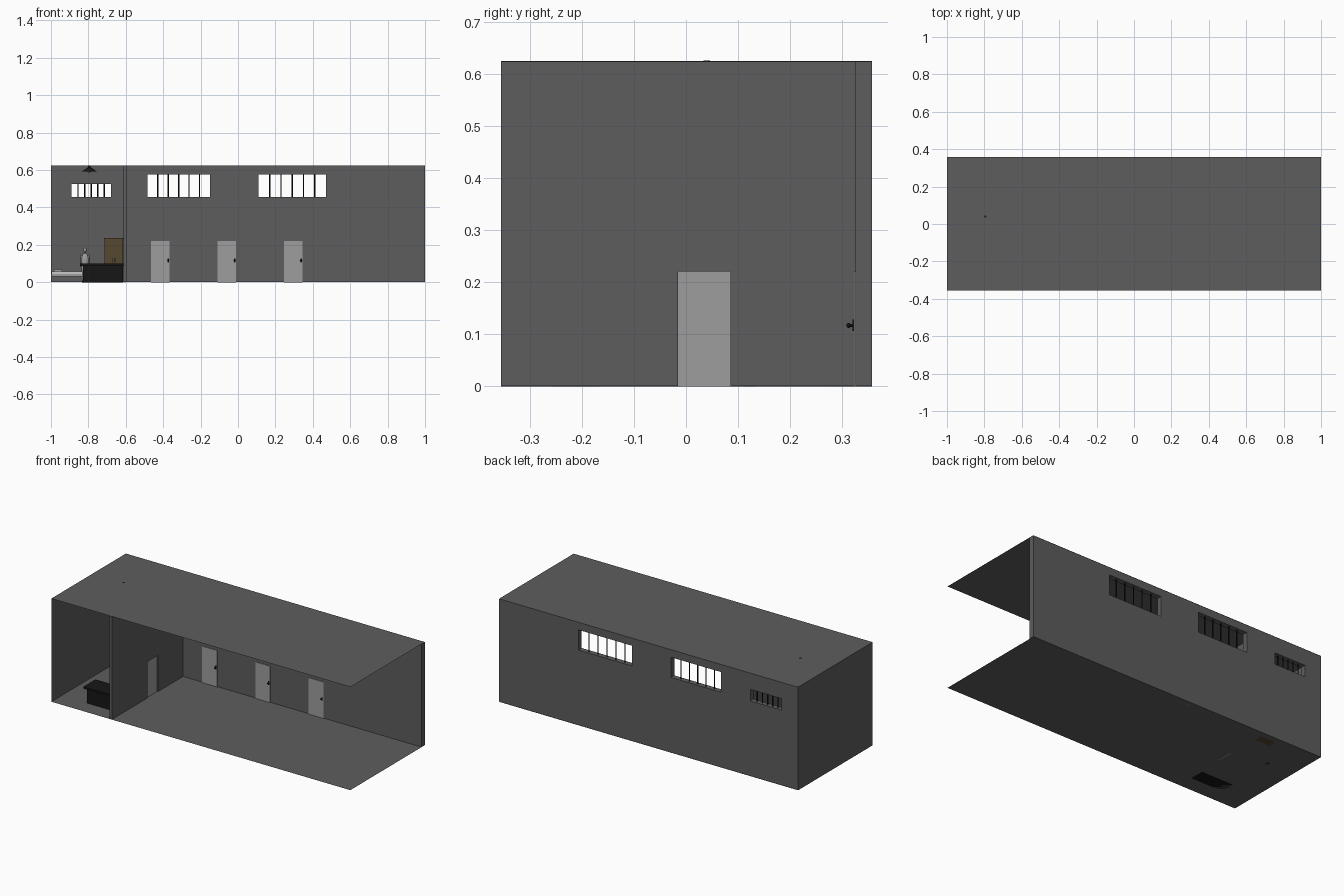
import bpy, bmesh, math
from mathutils import Matrix, Vector

if "Cube" in bpy.data.objects:
    bpy.data.objects.remove(bpy.data.objects["Cube"])


def material(name, r, g, b):
    m = bpy.data.materials.new(name)
    m.diffuse_color = (r, g, b, 1)
    m.use_nodes = True
    m.node_tree.nodes["Principled BSDF"].inputs["Base Color"].default_value = m.diffuse_color
    return m


WALL = material("wall_grey", 0.11, 0.11, 0.11)
LIGHT = material("light_grey", 0.34, 0.34, 0.34)
BLACK = material("black", 0.008, 0.008, 0.008)
BROWN = material("brown", 0.09, 0.065, 0.03)
WHITE = material("white", 0.6, 0.6, 0.6)


def finish(name, bm, mat, smooth=False):
    me = bpy.data.meshes.new(name)
    bm.to_mesh(me)
    bm.free()
    ob = bpy.data.objects.new(name, me)
    bpy.context.collection.objects.link(ob)
    me.materials.append(mat)
    if smooth:
        bpy.context.view_layer.objects.active = ob
        bpy.ops.object.select_all(action='DESELECT')
        ob.select_set(True)
        bpy.ops.object.shade_smooth_by_angle()
    return ob


def box(name, x, y, z, mat, bevel=0):
    """Box from (min, max) ranges."""
    bm = bmesh.new()
    lo, hi = zip(x, y, z)
    lo, hi = Vector(lo), Vector(hi)
    size = hi - lo
    bmesh.ops.create_cube(bm, size=1, matrix=Matrix.Translation((lo + hi) / 2)
                          @ Matrix.Diagonal((*size, 1)))
    if bevel:
        bmesh.ops.bevel(bm, geom=bm.edges[:], offset=bevel, segments=2,
                        affect='EDGES', profile=0.5)
    return finish(name, bm, mat)


def rod(name, a, b, r1, r2, mat, seg=12, caps=True):
    """Tapered cylinder between two points."""
    a, b = Vector(a), Vector(b)
    d = b - a
    bm = bmesh.new()
    bmesh.ops.create_cone(
        bm, cap_ends=caps, segments=seg, radius1=r1, radius2=r2, depth=d.length,
        matrix=Matrix.Translation((a + b) / 2) @ d.to_track_quat('Z', 'Y').to_matrix().to_4x4())
    return finish(name, bm, mat, True)


def ball(name, c, scale, mat):
    bm = bmesh.new()
    bmesh.ops.create_uvsphere(bm, u_segments=16, v_segments=10, radius=1,
                              matrix=Matrix.Translation(c) @ Matrix.Diagonal((*scale, 1)))
    return finish(name, bm, mat, True)


def sheet(name, pts, mat):
    bm = bmesh.new()
    bm.faces.new([bm.verts.new(p) for p in pts])
    return finish(name, bm, mat)


def cut(ob, x, y, z):
    c = box("cutter", x, y, z, WALL)
    c.hide_render = True
    m = ob.modifiers.new("opening", 'BOOLEAN')
    m.operation, m.solver, m.object = 'DIFFERENCE', 'EXACT', c
    bpy.context.view_layer.objects.active = ob
    bpy.ops.object.modifier_apply(modifier=m.name)
    bpy.data.objects.remove(c)


F, B, I, H = -0.355, 0.357, 0.325, 0.624   # front, back, inner back face, height

# Shell: floor, ceiling and left wall are thin sheets; front and right are open
sheet("floor", [(-1, F, 0), (1, F, 0), (1, B, 0), (-1, B, 0)], WALL)
sheet("ceiling", [(-1, F, H), (1, F, H), (1, B, H), (-1, B, H)], WALL)
sheet("left_wall", [(-1, F, 0), (-1, F, H), (-1, B, H), (-1, B, 0)], WALL)
back = box("back_wall", (-1, 1), (I, B), (0.001, H - 0.001), WALL)
part = box("partition_wall", (-0.612, -0.595), (F, I), (0.001, H - 0.001), WALL)
cut(part, (-0.7, -0.5), (-0.015, 0.085), (-0.1, 0.22))

# Barred windows high in the back wall
for i, (x0, x1, z0, z1) in enumerate([(-0.89, -0.68, 0.455, 0.525),
                                      (-0.485, -0.15, 0.455, 0.577),
                                      (0.11, 0.47, 0.455, 0.577)]):
    cut(back, (x0, x1), (0.2, 0.5), (z0, z1))
    for k in range(1, 6):
        x = x0 + (x1 - x0) * k / 6
        rod(f"window_{i}_bar_{k}", (x, 0.341, z0), (x, 0.341, z1), 0.0035, 0.0035, BLACK, 8)

# Doors along the back wall with lever handles
for i, x in enumerate((-0.465, -0.11, 0.245)):
    box(f"door_{i}", (x, x + 0.1), (0.322, 0.3255), (0, 0.22), LIGHT)
    hx = x + 0.092
    box(f"door_{i}_plate", (hx - 0.004, hx + 0.004), (0.320, 0.322), (0.106, 0.128), BLACK)
    rod(f"door_{i}_handle", (hx, 0.322, 0.117), (hx, 0.309, 0.117), 0.003, 0.003, BLACK)
    ball(f"door_{i}_knob", (hx, 0.312, 0.117), (0.005, 0.004, 0.005), BLACK)

# Door leaf in the partition
box("partition_door", (-0.607, -0.601), (-0.015, 0.085), (0, 0.22), LIGHT)

# Desk
box("desk_top", (-0.845, -0.607), (-0.27, -0.155), (0.088, 0.1), BLACK)
box("desk_body", (-0.83, -0.614), (-0.258, -0.168), (0, 0.088), BLACK)

# Wardrobe with two doors
box("wardrobe_body", (-0.713, -0.614), (0.273, 0.324), (0, 0.23), BROWN)
box("wardrobe_top", (-0.716, -0.613), (0.268, 0.325), (0.23, 0.236), BROWN)
for s in (-1, 1):
    c = -0.6635 + s * 0.0245
    box("wardrobe_door", (c - 0.0235, c + 0.0235), (0.27, 0.273), (0.008, 0.225), BROWN)
    hx = -0.6635 + s * 0.006
    box("wardrobe_handle", (hx - 0.0015, hx + 0.0015), (0.266, 0.27), (0.105, 0.13), BLACK)

# Bunk fixed to the walls
box("bunk_slab", (-1, -0.79), (0.232, I), (0.032, 0.041), LIGHT)
box("mattress", (-0.997, -0.793), (0.236, 0.322), (0.041, 0.058), WHITE, 0.004)
box("pillow", (-0.985, -0.94), (0.245, 0.312), (0.057, 0.068), WHITE, 0.004)

# Standing figure behind the desk
cx, cy = -0.818, 0.125
for s in (-1, 1):
    rod("figure_leg", (cx + s * 0.009, cy, 0.005), (cx + s * 0.01, cy, 0.09), 0.006, 0.009, LIGHT)
    box("figure_foot", (cx + s * 0.009 - 0.006, cx + s * 0.009 + 0.006),
        (cy - 0.014, cy + 0.009), (0, 0.008), BLACK)
    rod("figure_arm", (cx + s * 0.024, cy, 0.082), (cx + s * 0.019, cy, 0.147), 0.004, 0.006, LIGHT)
ball("figure_torso", (cx, cy, 0.118), (0.02, 0.012, 0.038), LIGHT)
rod("figure_neck", (cx, cy, 0.15), (cx, cy, 0.165), 0.005, 0.005, LIGHT)
ball("figure_head", (cx, cy, 0.172), (0.009, 0.01, 0.012), LIGHT)

# Hanging lamp
lx, ly = -0.795, 0.04
rod("lamp_stem", (lx, ly, 0.61), (lx, ly, 0.625), 0.006, 0.006, BLACK)
rod("lamp_shade", (lx, ly, 0.591), (lx, ly, 0.613), 0.042, 0.01, BLACK, 24, False)
ball("lamp_bulb", (lx, ly, 0.596), (0.01, 0.01, 0.01), WHITE)
